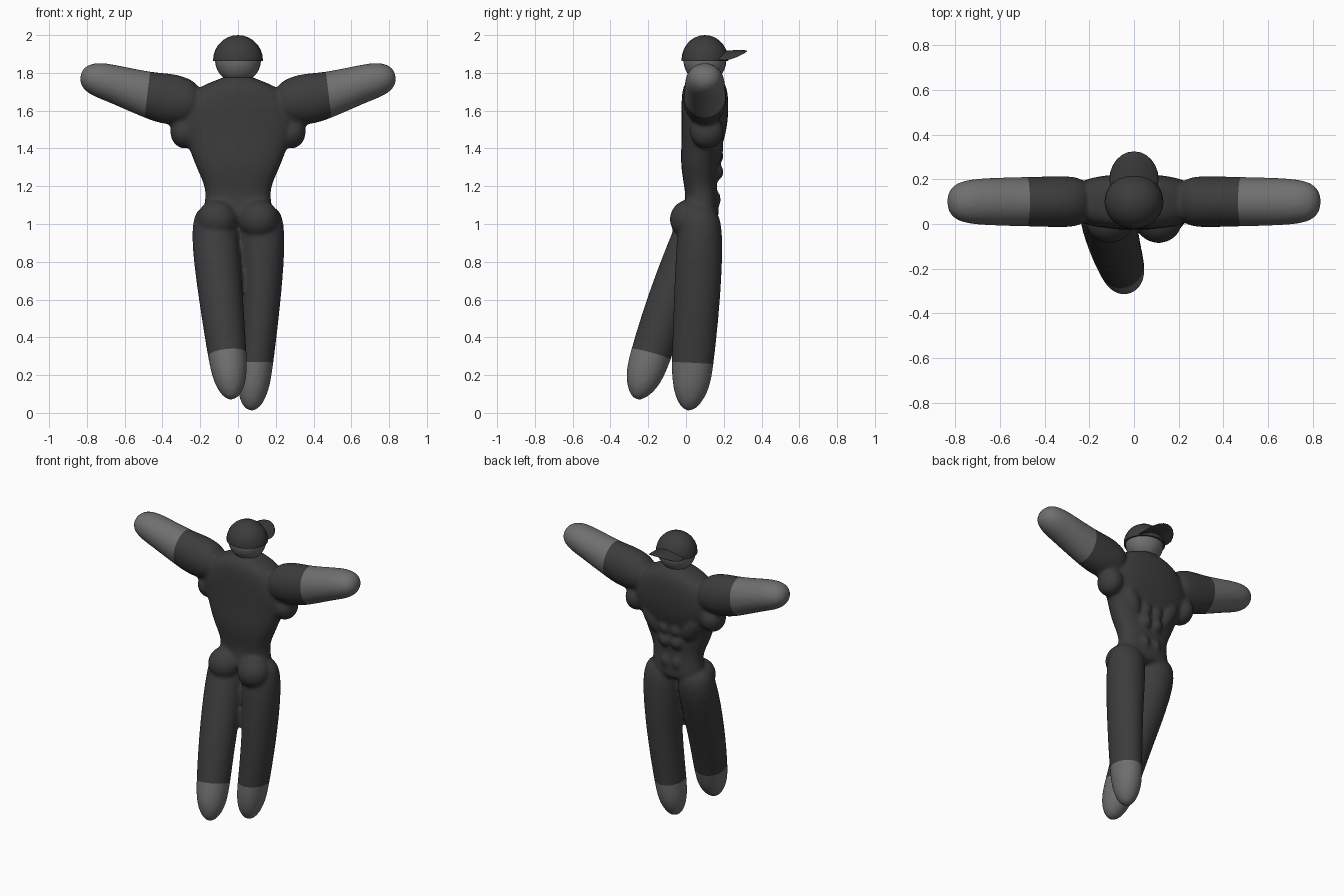
import bpy, bmesh, math
from mathutils import Vector, Matrix

cube = bpy.data.objects.get("Cube")
if cube:
    bpy.data.objects.remove(cube, do_unlink=True)


def material(name, value):
    m = bpy.data.materials.new(name)
    m.use_nodes = True
    color = (value, value, value, 1)
    m.diffuse_color = color
    m.node_tree.nodes["Principled BSDF"].inputs["Base Color"].default_value = color
    return m


suit = material("dark suit grey", 0.045)
skin = material("mid grey", 0.16)


def loft(bm, rings, power=2.0, sides=16):
    """Closed tube through (centre, half width, half depth) rings."""
    pts = [Vector(r[0]) for r in rings]
    loops = []
    for i, (_, a, b) in enumerate(rings):
        t = (pts[min(i + 1, len(pts) - 1)] - pts[max(i - 1, 0)]).normalized()
        v = Vector((0, 1, 0))
        v = (v - t * v.dot(t)).normalized()
        u = v.cross(t)
        loop = []
        for k in range(sides):
            ang = math.tau * k / sides
            c, s = math.cos(ang), math.sin(ang)
            c = math.copysign(abs(c) ** (2 / power), c)
            s = math.copysign(abs(s) ** (2 / power), s)
            loop.append(bm.verts.new(pts[i] + 1.03 * (u * a * c + v * b * s)))
        loops.append(loop)
    faces = [bm.faces.new(loops[0][::-1]), bm.faces.new(loops[-1])]
    for p, q in zip(loops, loops[1:]):
        for k in range(sides):
            n = (k + 1) % sides
            faces.append(bm.faces.new((p[k], p[n], q[n], q[k])))
    bmesh.ops.recalc_face_normals(bm, faces=faces)


def ball(bm, centre, radii, tilt=0):
    mat = Matrix.Translation(centre) @ Matrix.Rotation(tilt, 4, 'Y') @ Matrix.Diagonal((*radii, 1))
    return bmesh.ops.create_uvsphere(bm, u_segments=24, v_segments=14, radius=1, matrix=mat)["verts"]


def add_object(name, bm, mats):
    me = bpy.data.meshes.new(name)
    bm.to_mesh(me)
    bm.free()
    for m in mats:
        me.materials.append(m)
    ob = bpy.data.objects.new(name, me)
    bpy.context.collection.objects.link(ob)
    for p in me.polygons:
        p.use_smooth = True
    return ob


bm = bmesh.new()

# Torso: height, depth centre, half width, half depth
torso = [(1.0, .07, .19, .11), (1.11, .085, .175, .085), (1.19, .078, .165, .083),
         (1.3, .07, .22, .097), (1.39, .075, .25, .1), (1.46, .09, .285, .113),
         (1.56, .1, .32, .123), (1.66, .1, .28, .123), (1.73, .1, .2, .115),
         (1.77, .1, .09, .085), (1.79, .1, .05, .05)]
loft(bm, [((0, y, z), a, b) for z, y, a, b in torso], power=2.5)

for s in (-1, 1):
    # Arm: distance out, height, half height, half depth
    arm = [(.2, 1.63, .09, .1), (.29, 1.65, .13, .115), (.39, 1.665, .135, .112),
           (.48, 1.685, .12, .11), (.65, 1.74, .1, .106), (.75, 1.768, .092, .098),
           (.81, 1.78, .065, .075), (.835, 1.785, .025, .03)]
    loft(bm, [((s * x, .1, z), a, b) for x, z, a, b in arm])
    # Side muscles, ribs and buttocks
    ball(bm, (s * .285, .11, 1.49), (.075, .09, .09))
    ball(bm, (s * .15, .1, 1.41), (.075, .1, .15), s * .45)
    ball(bm, (s * .11, .018, 1.025), (.108, .105, .105))
    # Stomach muscles
    for z, h, w in ((1.455, .065, .035), (1.36, .05, .045), (1.275, .05, .045), (1.13, .06, .042)):
        ball(bm, (s * .043, .15 - (.015 if z < 1.2 else 0), z), (w, .05, h))

# Legs: the left one stands, the right one swings away
loft(bm, [((.11, .08, 1.1), .1, .08), ((.13, .075, .98), .128, .125), ((.125, .06, .6), .102, .122),
          ((.095, .035, .27), .092, .112), ((.08, .027, .14), .088, .1),
          ((.072, .015, .05), .06, .062), ((.07, .012, .01), .02, .02)])
loft(bm, [((-.11, .08, 1.1), .1, .08), ((-.13, .07, .98), .128, .125), ((-.09, -.09, .6), .116, .115),
          ((-.057, -.185, .31), .103, .108), ((-.043, -.225, .19), .092, .1),
          ((-.036, -.25, .11), .062, .062), ((-.034, -.262, .07), .02, .02)])

# Blend the parts into one smooth body
source = add_object("body_source", bm, [])
sub = source.modifiers.new("Round", 'SUBSURF')
sub.levels = 2
remesh = source.modifiers.new("Blend", 'REMESH')
remesh.mode = 'VOXEL'
remesh.voxel_size = 0.012
soft = source.modifiers.new("Soften", 'SMOOTH')
soft.factor = 0.5
soft.iterations = 5
graph = bpy.context.evaluated_depsgraph_get()
baked = bpy.data.meshes.new_from_object(source.evaluated_get(graph))
bpy.data.objects.remove(source, do_unlink=True)

# Cut clean sleeve and trouser hems, then colour what lies beyond them
bm = bmesh.new()
bm.from_mesh(baked)
bpy.data.meshes.remove(baked)
hems = [(Vector((s * .48, .1, 1.685)), Vector((s, 0, .12)).normalized(),
         lambda c, s=s: c.x * s > .4) for s in (-1, 1)]
hems += [(Vector((.095, .035, .265)), Vector((0, -.05, -1)).normalized(),
          lambda c: c.z < .4 and c.y > -.08),
         (Vector((-.057, -.185, .31)), Vector((.1, -.28, -1)).normalized(),
          lambda c: c.z < .45 and c.y <= -.08)]
for point, normal, zone in hems:
    region = [f for f in bm.faces if zone(f.calc_center_median())]
    geom = set(region)
    for f in region:
        geom.update(f.edges, f.verts)
    bmesh.ops.bisect_plane(bm, geom=list(geom), plane_co=point, plane_no=normal, dist=1e-5)
for f in bm.faces:
    c = f.calc_center_median()
    f.material_index = int(any(zone(c) and (c - p).dot(n) > 0 for p, n, zone in hems))
add_object("body", bm, [suit, skin])

# Head and neck
bm = bmesh.new()
ball(bm, (0, .1, 1.87), (.122, .114, .125))
loft(bm, [((0, .1, 1.72), .07, .07), ((0, .1, 1.77), .068, .068), ((0, .1, 1.82), .08, .08)])
add_object("head", bm, [skin])

# Cap crown: dome with a flat underside
bm = bmesh.new()
ball(bm, (0, .1, 1.868), (.132, .124, .132))
cut = bm.verts[:] + bm.edges[:] + bm.faces[:]
bmesh.ops.bisect_plane(bm, geom=cut, plane_co=(0, 0, 1.864), plane_no=(0, 0, -1), clear_outer=True)
bmesh.ops.holes_fill(bm, edges=[e for e in bm.edges if e.is_boundary], sides=0)
crown = add_object("cap_crown", bm, [suit])

# Cap brim: flattened disc arched across its width
bm = bmesh.new()
for v in ball(bm, (0, .2, 1.905), (.11, .125, .013)):
    v.co.z += .1 * max(v.co.y - .22, 0) - 3 * v.co.x ** 2
add_object("cap_brim", bm, [suit])

# Keep the crown's lower rim crisp
bpy.ops.object.select_all(action='DESELECT')
crown.select_set(True)
bpy.context.view_layer.objects.active = crown
bpy.ops.object.shade_smooth_by_angle(angle=math.radians(40))
